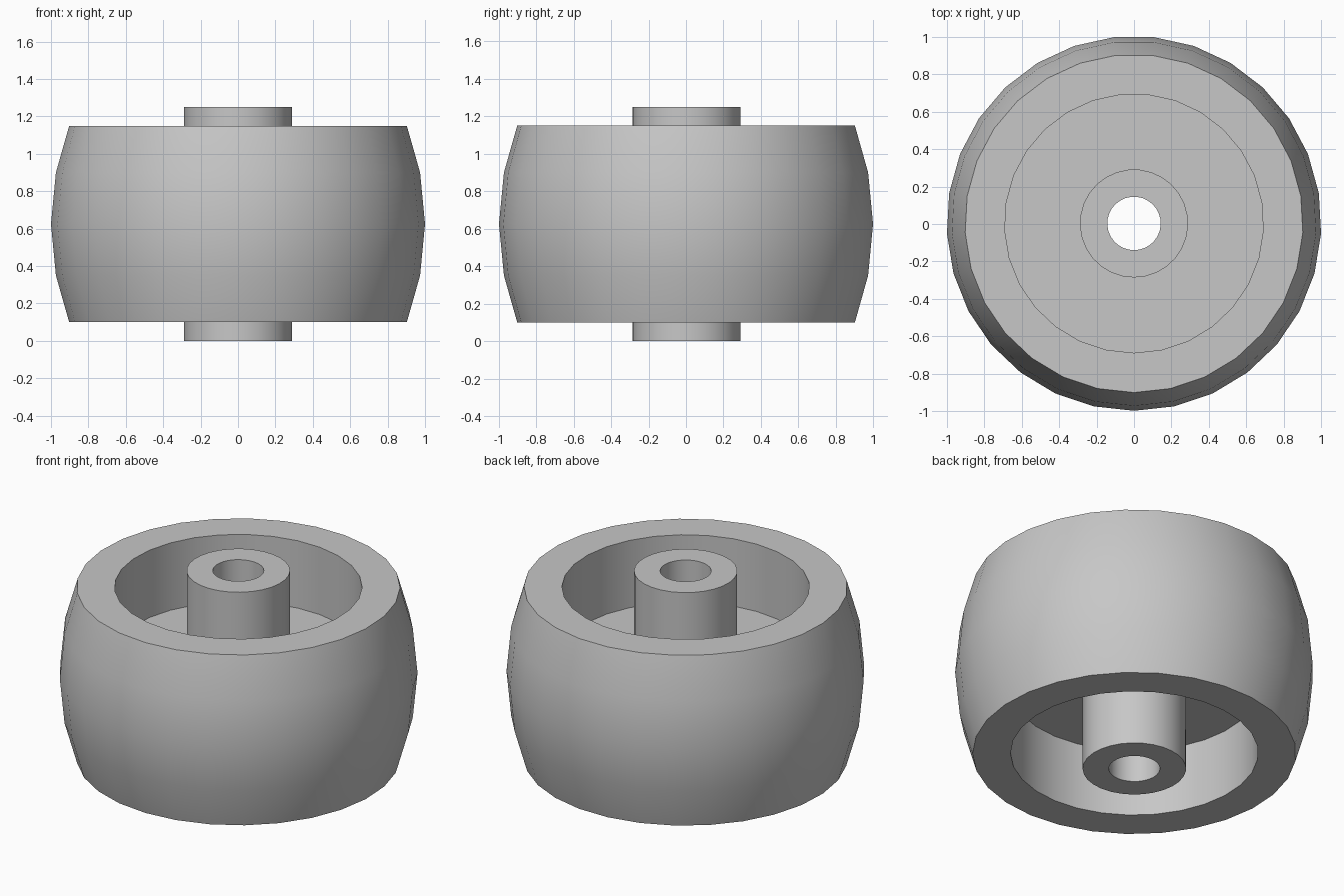
import bpy, bmesh, math

cube = bpy.data.objects.get("Cube")
if cube:
    bpy.data.objects.remove(cube, do_unlink=True)

SIDES = 29
HEIGHT = 1.25
MID = HEIGHT / 2

# Single light grey material
grey = bpy.data.materials.new("light_grey")
grey.use_nodes = True
colour = (0.57, 0.57, 0.57, 1)
grey.diffuse_color = colour
grey.node_tree.nodes["Principled BSDF"].inputs["Base Color"].default_value = colour


def lathe(name, profile):
    """Revolve a closed (radius, height) loop around z."""
    bm = bmesh.new()
    rings = []
    for i in range(SIDES):
        a = -math.pi / 2 + math.tau * i / SIDES
        rings.append([bm.verts.new((r * math.cos(a), r * math.sin(a) + 0.003, z))
                      for r, z in profile])
    n = len(profile)
    for i in range(SIDES):
        a, b = rings[i], rings[(i + 1) % SIDES]
        for j in range(n):
            k = (j + 1) % n
            bm.faces.new((a[j], b[j], b[k], a[k]))
    bmesh.ops.recalc_face_normals(bm, faces=bm.faces)
    mesh = bpy.data.meshes.new(name)
    bm.to_mesh(mesh)
    bm.free()
    mesh.materials.append(grey)
    obj = bpy.data.objects.new(name, mesh)
    bpy.context.collection.objects.link(obj)
    bpy.ops.object.select_all(action='DESELECT')
    obj.select_set(True)
    bpy.context.view_layer.objects.active = obj
    bpy.ops.object.shade_smooth_by_angle(angle=math.radians(30))
    return obj


# Upper half section: crowned tread, rim, recess, web, hub, axle bore
upper = [(1.0015, MID), (0.975, 0.90), (0.904, 1.15), (0.692, 1.15),
         (0.692, 0.735), (0.289, 0.735), (0.289, HEIGHT), (0.143, HEIGHT)]
# Lower half mirrors the upper one about the middle
lower = [(r, HEIGHT - z) for r, z in reversed(upper[1:])]
lathe("wheel_body", upper + lower)
